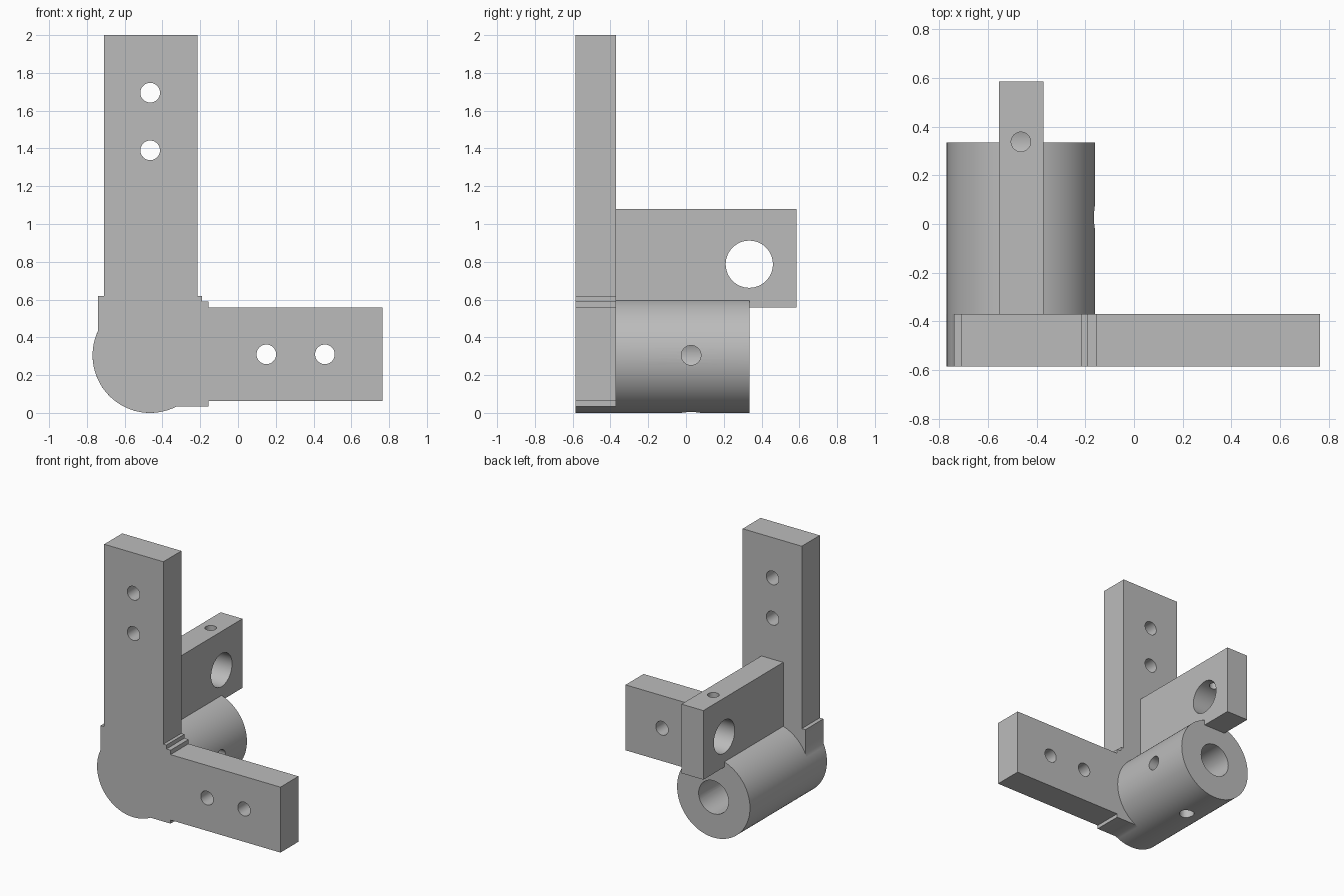
import bpy
import bmesh
from math import radians, sin, cos, asin, acos
from mathutils import Matrix, Vector

cube = bpy.data.objects.get("Cube")
if cube:
    bpy.data.objects.remove(cube, do_unlink=True)

grey = bpy.data.materials.new("plain grey")
grey.use_nodes = True
tone = (0.5, 0.5, 0.5, 1)
grey.diffuse_color = tone
grey.node_tree.nodes["Principled BSDF"].inputs["Base Color"].default_value = tone

FRONT, SEAT = -0.585, -0.37      # front and back of the bracket plate
AX, AZ, R = -0.465, 0.305, 0.305  # barrel axis and radius
ROT = {"x": Matrix.Rotation(radians(90), 4, "Y"),
       "y": Matrix.Rotation(radians(90), 4, "X"),
       "z": Matrix.Identity(4)}


def make(name, bm):
    bmesh.ops.recalc_face_normals(bm, faces=bm.faces)
    mesh = bpy.data.meshes.new(name)
    bm.to_mesh(mesh)
    bm.free()
    mesh.materials.append(grey)
    ob = bpy.data.objects.new(name, mesh)
    bpy.context.collection.objects.link(ob)
    return ob


def cylinder(name, centre, radius, length, axis, sides=64):
    bm = bmesh.new()
    bmesh.ops.create_cone(bm, cap_ends=True, segments=sides, radius1=radius,
                          radius2=radius, depth=length,
                          matrix=Matrix.Translation(centre) @ ROT[axis])
    return make(name, bm)


def box(name, lo, hi):
    lo, hi = Vector(lo), Vector(hi)
    bm = bmesh.new()
    bmesh.ops.create_cube(bm, size=1, matrix=Matrix.Translation((lo + hi) / 2)
                          @ Matrix.Diagonal((*(hi - lo), 1)))
    return make(name, bm)


def drill(ob, centre, radius, length, axis):
    cutter = cylinder("drill", centre, radius, length, axis, 48)
    cutter.hide_render = True
    mod = ob.modifiers.new("hole", "BOOLEAN")
    mod.operation, mod.solver, mod.object = "DIFFERENCE", "EXACT", cutter
    bpy.context.view_layer.objects.active = ob
    bpy.ops.object.modifier_apply(modifier=mod.name)
    bpy.data.objects.remove(cutter, do_unlink=True)


# L-shaped bracket plate: stepped corner, with a round heel following the barrel
left, low = -0.74, 0.035
a0 = acos((left - AX) / R)
a1 = radians(360) + asin((low - AZ) / R)
heel = [(AX + R * cos(a0 + (a1 - a0) * i / 32),
         AZ + R * sin(a0 + (a1 - a0) * i / 32)) for i in range(33)]
outline = heel + [(-0.155, low), (-0.155, 0.062), (0.765, 0.062), (0.765, 0.557),
                  (-0.155, 0.557), (-0.155, 0.59), (-0.19, 0.59), (-0.19, 0.62),
                  (-0.215, 0.62), (-0.215, 2), (-0.71, 2), (-0.71, 0.62), (left, 0.62)]
bm = bmesh.new()
face = bm.faces.new([bm.verts.new((x, FRONT, z)) for x, z in outline])
ext = bmesh.ops.extrude_face_region(bm, geom=[face])
bmesh.ops.translate(bm, vec=(0, SEAT - FRONT, 0),
                    verts=[v for v in ext["geom"] if isinstance(v, bmesh.types.BMVert)])
plate = make("bracket_plate", bm)
for x, z in ((0.15, 0.31), (0.46, 0.31), (AX, 1.39), (AX, 1.695)):
    drill(plate, (x, FRONT, z), 0.052, 1, "y")

# Barrel with a bore that ends at the plate, and two set screw holes
END = 0.335
barrel = cylinder("barrel", (AX, (SEAT + END) / 2, AZ), R, END - SEAT, "y", 96)
drill(barrel, (AX, 0, AZ), 0.125, 2, "y")
drill(barrel, (AX + 0.25, 0.027, AZ), 0.052, 0.5, "x")
drill(barrel, (AX, 0.027, AZ - 0.25), 0.052, 0.5, "z")

# Lug with a cross hole and a small hole down into it
lug = box("lug", (-0.555, SEAT, 0.557), (-0.372, 0.585, 1.08))
drill(lug, (AX, END, 0.787), 0.125, 1, "x")
drill(lug, (AX, END + 0.003, 1.0), 0.04, 0.4, "z")

# Smooth the round surfaces and keep the edges sharp
for ob in (plate, barrel, lug):
    bpy.ops.object.select_all(action="DESELECT")
    ob.select_set(True)
    bpy.context.view_layer.objects.active = ob
    bpy.ops.object.shade_smooth_by_angle(angle=radians(30))
